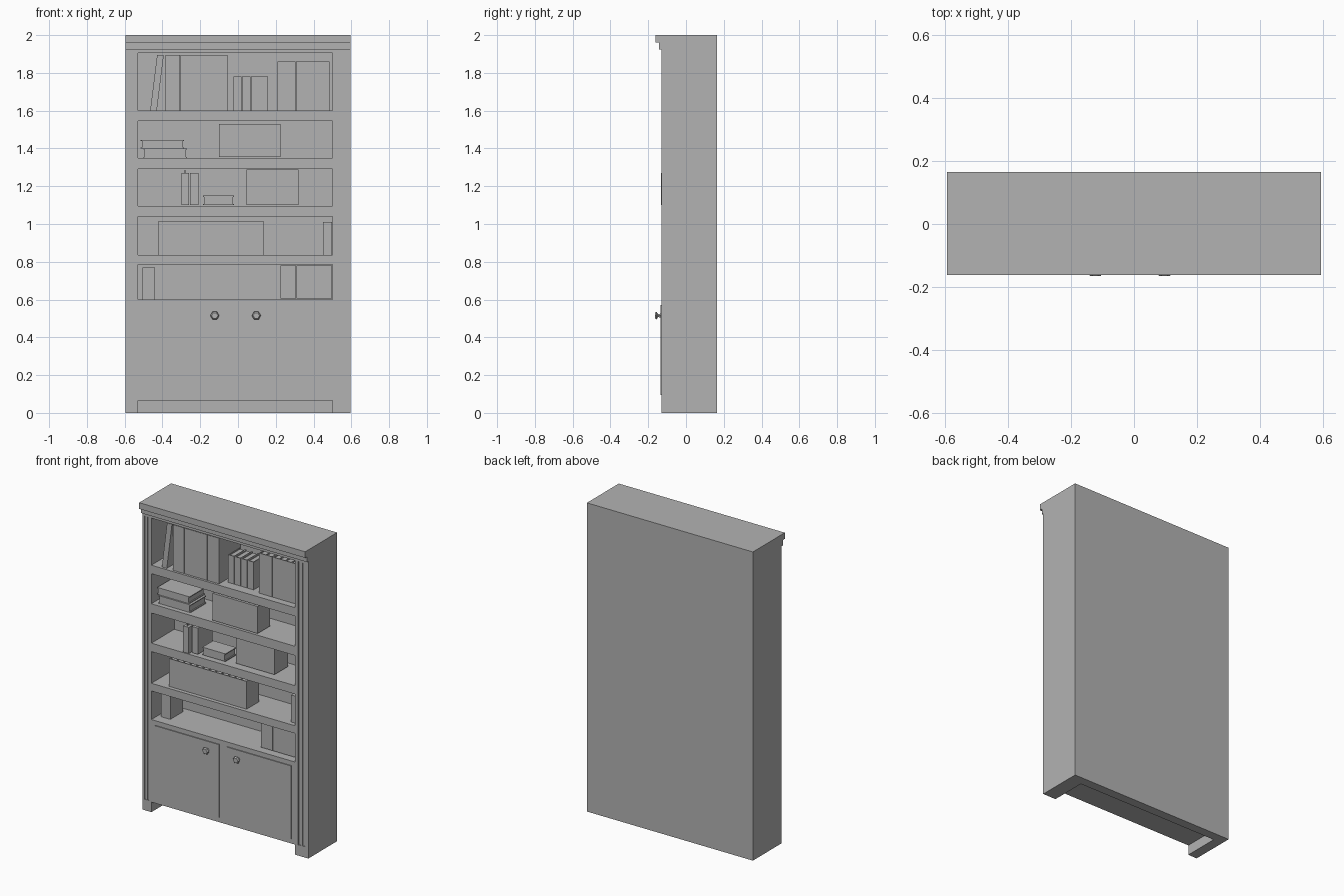
import bpy
import math
from mathutils import Matrix
import bmesh

if "Cube" in bpy.data.objects:
    bpy.data.objects.remove(bpy.data.objects["Cube"])

grey = bpy.data.materials.new("plain_grey")
grey.use_nodes = True
grey.diffuse_color = (0.45, 0.45, 0.45, 1)
grey.node_tree.nodes["Principled BSDF"].inputs["Base Color"].default_value = (0.45, 0.45, 0.45, 1)


def finish(name, bm):
    mesh = bpy.data.meshes.new(name)
    bmesh.ops.recalc_face_normals(bm, faces=bm.faces)
    bm.to_mesh(mesh)
    bm.free()
    mesh.materials.append(grey)
    obj = bpy.data.objects.new(name, mesh)
    bpy.context.scene.collection.objects.link(obj)
    return obj


def add_box(bm, x, y, z, lean=0):
    """Box from three (low, high) ranges; lean shifts the top along x."""
    for v in bmesh.ops.create_cube(bm, size=1)["verts"]:
        top = v.co.z > 0
        v.co = [r[0] if c < 0 else r[1] for c, r in zip(v.co, (x, y, z))]
        if top:
            v.co.x += lean


def box(name, x, y, z, lean=0):
    bm = bmesh.new()
    add_box(bm, x, y, z, lean)
    return finish(name, bm)


def book_row(name, x, y, z, count, cover=0.005, drop=0.008):
    """Touching books: spines in front, covers between sunken pages."""
    bm = bmesh.new()
    add_box(bm, x, (y[0], y[0] + cover), z)
    add_box(bm, x, (y[0] + cover, y[1]), (z[0], z[1] - drop))
    step = (x[1] - x[0] - cover) / count
    for i in range(count + 1):
        left = x[0] + i * step
        add_box(bm, (left, left + cover), (y[0] + cover, y[1]), (z[1] - drop, z[1]))
    return finish(name, bm)


def flat_book(name, x, y, z, cover=0.006):
    """Lying book: two covers, a spine in front and sunken pages."""
    bm = bmesh.new()
    add_box(bm, x, y, (z[0], z[0] + cover))
    add_box(bm, x, y, (z[1] - cover, z[1]))
    add_box(bm, (x[0] + cover, x[1] - cover), (y[0], y[1] - cover),
            (z[0] + cover, z[1] - cover))
    return finish(name, bm)


# Carcass
HALF, FRONT, BACK, INNER = 0.595, -0.13, 0.165, 0.105
LEFT, RIGHT = -0.53, 0.50
GROOVE = 0.006
box("back_panel", (-HALF, HALF), (INNER, BACK), (0, 2))
for side, x0, x1 in (("right", -HALF, LEFT), ("left", RIGHT, HALF)):
    box(side + "_side", (x0, x1), (FRONT + GROOVE, INNER), (0, 2))
    # Raised front strips leave two shallow flutes in each upright
    w = x1 - x0
    bm = bmesh.new()
    for a, b in ((0, 0.24), (0.45, 0.55), (0.76, 1)):
        add_box(bm, (x0 + a * w, x0 + b * w), (FRONT, FRONT + GROOVE), (0.07, 1.905))
    for z in ((0, 0.07), (1.905, 2)):
        add_box(bm, (x0, x1), (FRONT, FRONT + GROOVE), z)
    finish(side + "_fluted_stile", bm)

box("cabinet_base", (LEFT, RIGHT), (FRONT, INNER), (0.065, 0.60))
box("top_board", (LEFT, RIGHT), (FRONT, INNER), (1.905, 2))
for i, z in enumerate(((0.785, 0.835), (1.04, 1.095), (1.29, 1.35), (1.545, 1.60))):
    box(f"shelf_{i + 1}", (LEFT, RIGHT), (FRONT, INNER), z)

# Cornice
box("cornice_lower", (-HALF, HALF), (-0.142, FRONT), (1.925, 1.96))
box("cornice_upper", (-HALF, HALF), (-0.162, FRONT), (1.96, 2))

# Doors and six-sided knobs
for side, x, knob_x in (("right", (-0.50, -0.042), -0.123), ("left", (0.015, 0.474), 0.097)):
    box(side + "_door", x, (-0.136, FRONT), (0.095, 0.57))
    bm = bmesh.new()
    profile = ((-0.135, 0.012), (-0.148, 0.009), (-0.156, 0.024), (-0.165, 0.017))
    for (ya, ra), (yb, rb) in zip(profile, profile[1:]):
        place = (Matrix.Translation((knob_x, (ya + yb) / 2, 0.515))
                 @ Matrix.Rotation(math.pi / 2, 4, "X") @ Matrix.Rotation(math.pi / 6, 4, "Z"))
        bmesh.ops.create_cone(bm, cap_ends=True, segments=6, radius1=ra, radius2=rb,
                              depth=ya - yb, matrix=place)
    finish(side + "_knob", bm)

# Top shelf
box("leaning_book", (-0.465, -0.43), (-0.115, 0.08), (1.60, 1.895), lean=0.037)
for i, x in enumerate(((-0.385, -0.306), (-0.304, -0.141), (-0.139, -0.055))):
    box(f"tall_volume_{i + 1}", x, (-0.115, 0.104), (1.60, 1.895))
for i in range(4):
    x = -0.025 + i * 0.0465
    book_row(f"small_book_{i + 1}", (x, x + 0.0445), (-0.067, 0.05), (1.60, 1.78), 1)
book_row("upper_books_a", (0.21, 0.305), (-0.085, 0.06), (1.60, 1.86), 2)
book_row("upper_books_b", (0.308, 0.485), (-0.085, 0.06), (1.60, 1.86), 4)

# Second shelf
flat_book("stacked_book_lower", (-0.50, -0.27), (-0.10, 0.06), (1.35, 1.40))
flat_book("stacked_book_upper", (-0.515, -0.285), (-0.09, 0.07), (1.40, 1.445))
box("storage_box_upper", (-0.10, 0.225), (-0.12, 0.005), (1.355, 1.53))

# Middle shelf
box("thin_book_a", (-0.30, -0.26), (-0.133, 0.03), (1.10, 1.27))
box("thin_book_b", (-0.253, -0.21), (-0.11, 0.04), (1.10, 1.27))
box("book_ribbon", (-0.283, -0.278), (-0.12, -0.10), (1.27, 1.285))
flat_book("lying_book", (-0.185, -0.02), (-0.10, 0.01), (1.10, 1.15))
box("storage_box_middle", (0.045, 0.32), (-0.083, 0.055), (1.10, 1.288))

# Fourth shelf
book_row("long_book_row", (-0.42, 0.135), (-0.105, 0.02), (0.835, 1.015), 12)
box("end_book", (0.45, 0.498), (-0.10, 0.03), (0.835, 1.01))

# Bottom shelf
box("single_book", (-0.505, -0.44), (-0.065, 0.065), (0.60, 0.77))
book_row("lower_books_a", (0.225, 0.308), (-0.085, 0.05), (0.605, 0.78), 2)
book_row("lower_books_b", (0.311, 0.498), (-0.085, 0.05), (0.605, 0.78), 4)
